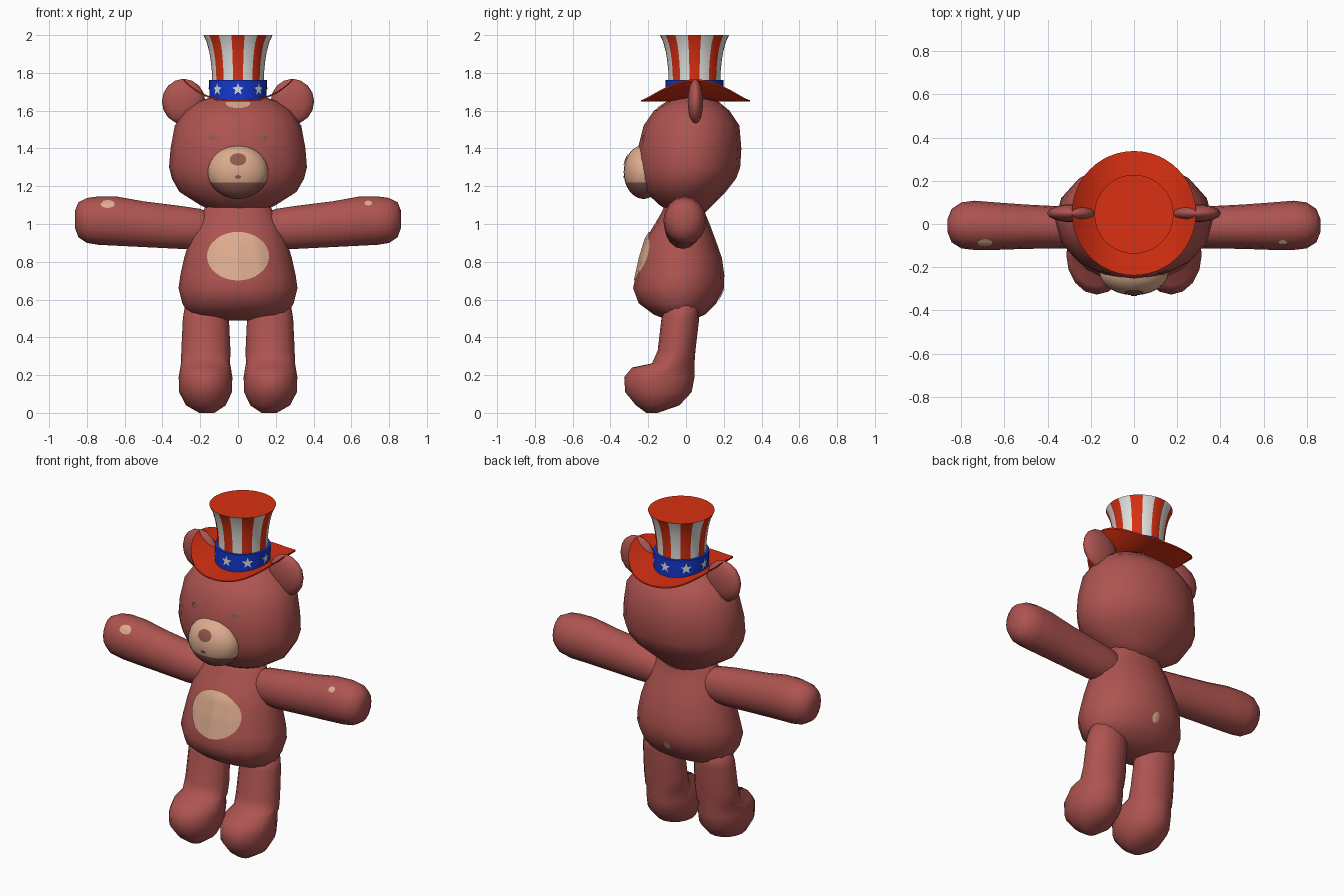
import bpy, bmesh, math
from math import sin, cos, pi, atan2, floor
from mathutils import Vector
from mathutils.bvhtree import BVHTree

if "Cube" in bpy.data.objects:
    bpy.data.objects.remove(bpy.data.objects["Cube"])


def material(name, rgb):
    m = bpy.data.materials.new(name)
    m.diffuse_color = (*rgb, 1)
    m.use_nodes = True
    m.node_tree.nodes["Principled BSDF"].inputs["Base Color"].default_value = m.diffuse_color
    return m


FUR = material("reddish_fur", (0.42, 0.088, 0.080))
TAN = material("tan_patch", (0.72, 0.41, 0.27))
BROWN = material("brown_detail", (0.27, 0.10, 0.075))
RED = material("hat_red", (0.70, 0.030, 0.006))
WHITE = material("hat_white", (0.75, 0.75, 0.73))
BLUE = material("hat_blue", (0.007, 0.038, 0.62))
HAT_Y = 0.045


def make(name, verts, faces, mats, rule=None, sharp=180):
    """Mesh object with smooth shading; rule(face centre, normal) picks the colour."""
    me = bpy.data.meshes.new(name)
    me.from_pydata(verts, [], faces)
    bm = bmesh.new()
    bm.from_mesh(me)
    bmesh.ops.recalc_face_normals(bm, faces=bm.faces)
    for f in bm.faces:
        f.smooth = True
        if rule:
            f.material_index = rule(f.calc_center_median(), f.normal)
    bm.to_mesh(me)
    bm.free()
    if sharp < 180:
        me.set_sharp_from_angle(angle=math.radians(sharp))
    for m in mats:
        me.materials.append(m)
    ob = bpy.data.objects.new(name, me)
    bpy.context.collection.objects.link(ob)
    return ob


def ring_faces(rings, n, caps=True):
    faces = [(r * n + i, r * n + (i + 1) % n, (r + 1) * n + (i + 1) % n, (r + 1) * n + i)
             for r in range(rings - 1) for i in range(n)]
    if caps:
        faces += [tuple(range(n))[::-1], tuple(range((rings - 1) * n, rings * n))]
    return faces


def loft(name, rings, place, n=16, mats=(FUR,), rule=None, sharp=180, phase=0.0):
    """Elliptical rings (t, u_min, u_max, v_min, v_max); place maps (t, u, v) to x, y, z."""
    verts = []
    for t, u0, u1, v0, v1 in rings:
        for i in range(n):
            a = 2 * pi * i / n + phase
            verts.append(place(t, (u0 + u1) / 2 + (u1 - u0) / 2 * cos(a),
                               (v0 + v1) / 2 + (v1 - v0) / 2 * sin(a)))
    return make(name, verts, ring_faces(len(rings), n), mats, rule, sharp)


def ellipsoid(name, c, r, mats, rule=None, n=20, rows=12):
    rings = []
    for k in range(rows + 1):
        a = pi * min(max(k / rows, 0.02), 0.98)
        s = sin(a)
        rings.append((c[2] - r[2] * cos(a), c[0] - r[0] * s, c[0] + r[0] * s,
                      c[1] - r[1] * s, c[1] + r[1] * s))
    return loft(name, rings, lambda t, u, v: (u, v, t), n, mats, rule)


def patch(name, target, x, z, rx, rz, mat, side=-1, rings=8, n=32):
    """Thin painted oval laid on the front (side -1) or back (side 1) of a part."""
    me = target.data
    tree = BVHTree.FromPolygons([v.co for v in me.vertices],
                                [tuple(p.vertices) for p in me.polygons])
    verts = []
    for k in range(rings):
        s = max(k / (rings - 1), 0.02)
        for i in range(n):
            a = 2 * pi * i / n
            px, pz = x + rx * s * cos(a), z + rz * s * sin(a)
            hit, nor, _, _ = tree.ray_cast(Vector((px, 2 * side, pz)), Vector((0, -side, 0)))
            if hit is None:
                hit, nor, _, _ = tree.find_nearest(Vector((px, 0.3 * side, pz)))
            verts.append(hit + nor * 0.005)
    faces = ring_faces(rings, n, False) + [tuple(range(n))]
    ob = make(name, verts, faces, [mat])
    if ob.data.polygons[0].normal.y * side < 0:
        ob.data.flip_normals()
    return ob


def upright(t, u, v):
    return (u, v, t)


# Torso: z, half width, front y, back y
torso = loft("torso", [(z, -w, w, f, b) for z, w, f, b in [
    (0.49, 0.07, -0.09, 0.03), (0.52, 0.26, -0.17, 0.10), (0.58, 0.295, -0.25, 0.16),
    (0.66, 0.315, -0.28, 0.20), (0.73, 0.305, -0.265, 0.203), (0.82, 0.285, -0.245, 0.19),
    (0.92, 0.255, -0.215, 0.155), (1.0, 0.225, -0.165, 0.125), (1.06, 0.19, -0.13, 0.10),
    (1.13, 0.15, -0.10, 0.10)]], upright)

# Head
head = loft("head", [(z, -w, w, f, b) for z, w, f, b in [
    (1.06, 0.12, -0.08, 0.10), (1.10, 0.20, -0.14, 0.14), (1.17, 0.31, -0.215, 0.21),
    (1.24, 0.35, -0.245, 0.265), (1.30, 0.365, -0.255, 0.287), (1.40, 0.357, -0.255, 0.293),
    (1.52, 0.335, -0.225, 0.283), (1.60, 0.28, -0.17, 0.23), (1.65, 0.21, -0.09, 0.17),
    (1.68, 0.11, -0.04, 0.11)]], upright)

# Arms, legs and ears, mirrored
arms = {}
for s, side in ((1, "left"), (-1, "right")):
    arms[s] = loft(side + "_arm", [
        (0.10, -0.08, 0.06, 0.90, 1.04), (0.20, -0.10, 0.075, 0.87, 1.08),
        (0.30, -0.113, 0.08, 0.868, 1.095), (0.50, -0.115, 0.09, 0.878, 1.12),
        (0.64, -0.12, 0.10, 0.885, 1.145), (0.74, -0.12, 0.108, 0.89, 1.146),
        (0.80, -0.113, 0.10, 0.90, 1.138), (0.845, -0.085, 0.07, 0.93, 1.115),
        (0.863, -0.04, 0.025, 0.98, 1.07)], lambda t, u, v: (s * t, u, v))
    loft(side + "_leg", [(z, c - w, c + w, f, b) for z, c, w, f, b in [
        (0.0, 0.165, 0.04, -0.21, -0.15), (0.04, 0.17, 0.105, -0.265, -0.035),
        (0.11, 0.172, 0.14, -0.322, 0.03), (0.19, 0.172, 0.142, -0.327, 0.045),
        (0.24, 0.172, 0.134, -0.285, 0.045), (0.262, 0.172, 0.13, -0.18, 0.045),
        (0.33, 0.17, 0.13, -0.15, 0.05), (0.50, 0.17, 0.122, -0.13, 0.07),
        (0.60, 0.165, 0.11, -0.10, 0.07)]], lambda t, u, v: (s * u, v, t))
    ellipsoid(side + "_ear", (s * 0.288, 0.05, 1.648), (0.115, 0.042, 0.12), [FUR], n=14, rows=8)
    patch(side + "_eye", head, s * 0.13, 1.455, 0.024, 0.014, BROWN)

# Muzzle with darker chin, nose and mouth
muzzle = ellipsoid("muzzle", (0, -0.225, 1.275), (0.16, 0.105, 0.142), [TAN, BROWN],
                   lambda c, n: int(c.z < 1.21), n=24, rows=16)
patch("nose", muzzle, 0, 1.34, 0.042, 0.032, BROWN)
patch("mouth", muzzle, 0, 1.25, 0.016, 0.009, BROWN)

# Painted fur patches
patch("belly_patch", torso, 0, 0.828, 0.162, 0.128, TAN)
patch("forehead_patch", head, 0, 1.635, 0.07, 0.026, TAN)
patch("tail_spot", torso, 0, 0.63, 0.022, 0.028, TAN, side=1)
patch("right_hand_spot", arms[-1], -0.69, 1.103, 0.037, 0.02, TAN)
patch("left_hand_spot", arms[1], 0.69, 1.108, 0.02, 0.012, TAN)


# Hat brim, curled up at both sides
def brim_point(r, a, dz):
    x = r * sin(a)
    return (x, HAT_Y + 0.005 - r * cos(a), 1.648 + dz + 0.11 * (abs(x) / 0.288) ** 2.7)


N = 48
brim = [brim_point(r, 2 * pi * i / N, dz)
        for r, dz in [(0.12, 0), (0.17, 0), (0.22, 0), (0.26, 0), (0.288, 0),
                      (0.288, 0.008), (0.26, 0.008), (0.22, 0.008), (0.17, 0.008), (0.12, 0.008)]
        for i in range(N)]
make("hat_brim", brim, ring_faces(10, N, False), [RED], sharp=40)


# Striped flaring crown with a red top
def stripe(c, n):
    if abs(n.z) > 0.8:
        return 0
    a = atan2(c.x, HAT_Y - c.y)
    return floor((a + pi / 16) / (pi / 8)) % 2


def lathe(name, profile, mats, rule=None):
    return loft(name, [(z, -r, r, HAT_Y - r, HAT_Y + r) for r, z in profile], upright, N,
                mats, rule, 40, pi / N)


lathe("hat_crown", [(0.14, 1.65), (0.138, 1.76), (0.139, 1.81), (0.144, 1.86), (0.152, 1.91),
                    (0.165, 1.96), (0.183, 2.0)], [RED, WHITE], stripe)

# Blue band with eight stars wrapped around it
lathe("hat_band", [(0.152, 1.655), (0.153, 1.762)], [BLUE])
for k in range(8):
    pts = [(0, 0)] + [((0.034 if i % 2 == 0 else 0.014) * sin(i * pi / 5),
                       (0.034 if i % 2 == 0 else 0.014) * cos(i * pi / 5)) for i in range(10)]
    R = 0.1565
    verts = [(R * sin(k * pi / 4 + u / R), HAT_Y - R * cos(k * pi / 4 + u / R), 1.713 + v)
             for u, v in pts]
    star = make("hat_star", verts, [(0, 1 + (i + 1) % 10, 1 + i) for i in range(10)], [WHITE])
    nrm = star.data.polygons[0].normal
    if nrm.x * sin(k * pi / 4) - nrm.y * cos(k * pi / 4) < 0:
        star.data.flip_normals()
